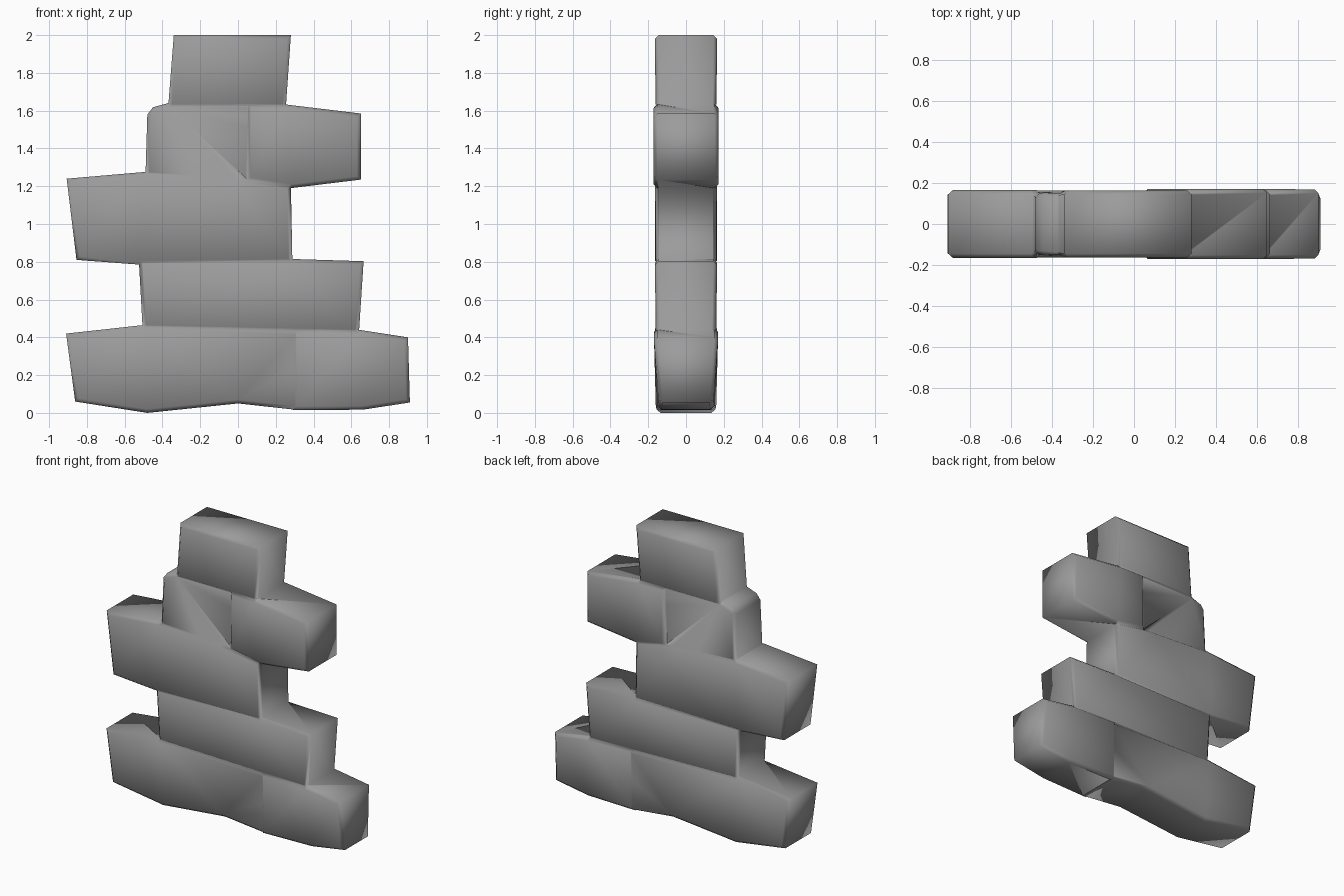
import bpy, bmesh

if "Cube" in bpy.data.objects:
    bpy.data.objects.remove(bpy.data.objects["Cube"])


def block(name, pts, chamfer=0.02):
    """Stone block from a front outline of (x, z, half depth), with chamfered face rims."""
    bm = bmesh.new()
    front = [bm.verts.new((x, -d, z)) for x, z, d in pts]
    back = [bm.verts.new((x, d, z)) for x, z, d in pts]
    n = len(pts)
    rims = [bm.faces.new(front), bm.faces.new(back[::-1])]
    for i in range(n):
        j = (i + 1) % n
        bm.faces.new((front[j], front[i], back[i], back[j]))
    bmesh.ops.recalc_face_normals(bm, faces=bm.faces[:])
    edges = list({e for f in rims for e in f.edges})
    bmesh.ops.bevel(bm, geom=edges, offset=chamfer, segments=1,
                    affect='EDGES', profile=0.5)
    bmesh.ops.triangulate(bm, faces=[f for f in bm.faces if len(f.verts) > 4])
    bmesh.ops.recalc_face_normals(bm, faces=bm.faces[:])
    me = bpy.data.meshes.new(name)
    bm.to_mesh(me)
    bm.free()
    ob = bpy.data.objects.new(name, me)
    bpy.context.collection.objects.link(ob)
    return ob


# bottom course: long run plus a slightly prouder right-hand stone
wall = block("stone_wall", [
    (-0.91, 0.42, .163), (-0.862, 0.06, .16), (-0.48, 0.0, .155),
    (0, 0.05, .16), (0.32, 0.015, .157), (0.33, 0.445, .164), (-0.5, 0.465, .164)])
parts = [
    block("bottom_right_stone", [
        (0.29, 0.015, .16), (0.66, 0.017, .15), (0.91, 0.055, .145),
        (0.9, 0.4, .171), (0.64, 0.44, .171), (0.29, 0.448, .171)]),
    # second course
    block("second_course", [
        (-0.505, 0.445, .160), (0.64, 0.42, .160), (0.665, 0.803, .165),
        (0.28, 0.815, .165), (-0.525, 0.81, .161)]),
    # third course
    block("third_course", [
        (-0.907, 1.24, .165), (-0.855, 0.81, .164), (-0.52, 0.785, .163),
        (0.288, 0.795, .162), (0.28, 1.205, .163), (-0.02, 1.25, .163),
        (-0.5, 1.275, .165)]),
    # fourth course: sunken left stone and proud right stone
    block("fourth_left_stone", [
        (-0.49, 1.255, .158), (0.07, 1.215, .140), (0.07, 1.64, .156),
        (-0.37, 1.64, .158), (-0.45, 1.618, .150), (-0.48, 1.58, .150)]),
    block("fourth_right_stone", [
        (0.045, 1.23, .170), (0.28, 1.19, .171), (0.65, 1.235, .172),
        (0.65, 1.585, .172), (0.25, 1.633, .171), (0.05, 1.637, .170)]),
    # top stone
    block("top_stone", [
        (-0.37, 1.615, .161), (0.253, 1.615, .161),
        (0.28, 2.0, .165), (-0.34, 2.0, .165)]),
]

# merge the stones into one skin
bpy.context.view_layer.objects.active = wall
wall.select_set(True)
for p in parts:
    m = wall.modifiers.new("merge", 'BOOLEAN')
    m.operation = 'UNION'
    m.solver = 'EXACT'
    m.object = p
    bpy.ops.object.modifier_apply(modifier=m.name)
    bpy.data.objects.remove(p)

# dark grey stone, shaded smooth right across the chamfers and seams
stone = bpy.data.materials.new("stone")
stone.diffuse_color = (0.33, 0.33, 0.33, 1)
stone.use_nodes = True
stone.node_tree.nodes["Principled BSDF"].inputs["Base Color"].default_value = stone.diffuse_color
wall.data.materials.clear()
wall.data.materials.append(stone)
bpy.ops.object.shade_smooth()
